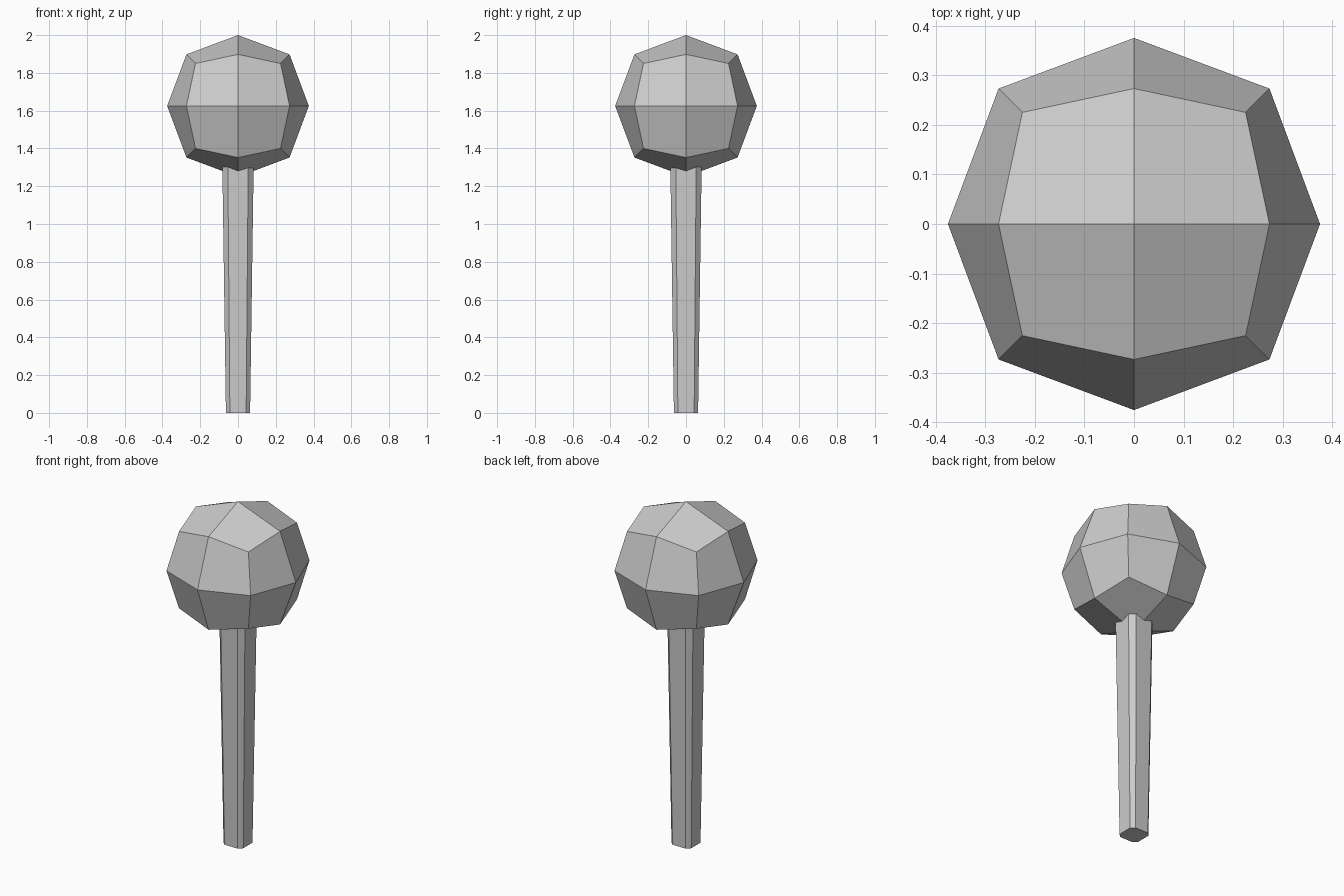
import bpy, bmesh

if "Cube" in bpy.data.objects:
    bpy.data.objects.remove(bpy.data.objects["Cube"])


def finish(bm, name):
    bmesh.ops.recalc_face_normals(bm, faces=bm.faces)
    me = bpy.data.meshes.new(name)
    bm.to_mesh(me)
    bm.free()
    ob = bpy.data.objects.new(name, me)
    bpy.context.collection.objects.link(ob)
    return ob


def chamfered_ring(bm, outer, inner, z):
    pts = [(outer, -inner), (outer, inner), (inner, outer), (-inner, outer),
           (-outer, inner), (-outer, -inner), (-inner, -outer), (inner, -outer)]
    return [bm.verts.new((x, y, z)) for x, y in pts]


# Post: chamfered square section, slightly wider toward the top
bm = bmesh.new()
low = chamfered_ring(bm, 0.064, 0.043, 0)
high = chamfered_ring(bm, 0.083, 0.054, 1.32)
for i in range(8):
    j = (i + 1) % 8
    bm.faces.new((low[i], low[j], high[j], high[i]))
bm.faces.new(low[::-1])
bm.faces.new(high)
finish(bm, "post")

# Round head: cube split into 24 quads and rounded out
bm = bmesh.new()
bmesh.ops.create_cube(bm, size=2)
bmesh.ops.subdivide_edges(bm, edges=bm.edges[:], cuts=1, use_grid_fill=True)
reach = {1: 0.375, 2: 0.273, 3: 0.225}  # face centre, edge middle, corner
for v in bm.verts:
    v.co *= reach[sum(abs(c) > 0.5 for c in v.co)]
head = finish(bm, "round_head")
head.location.z = 1.625
